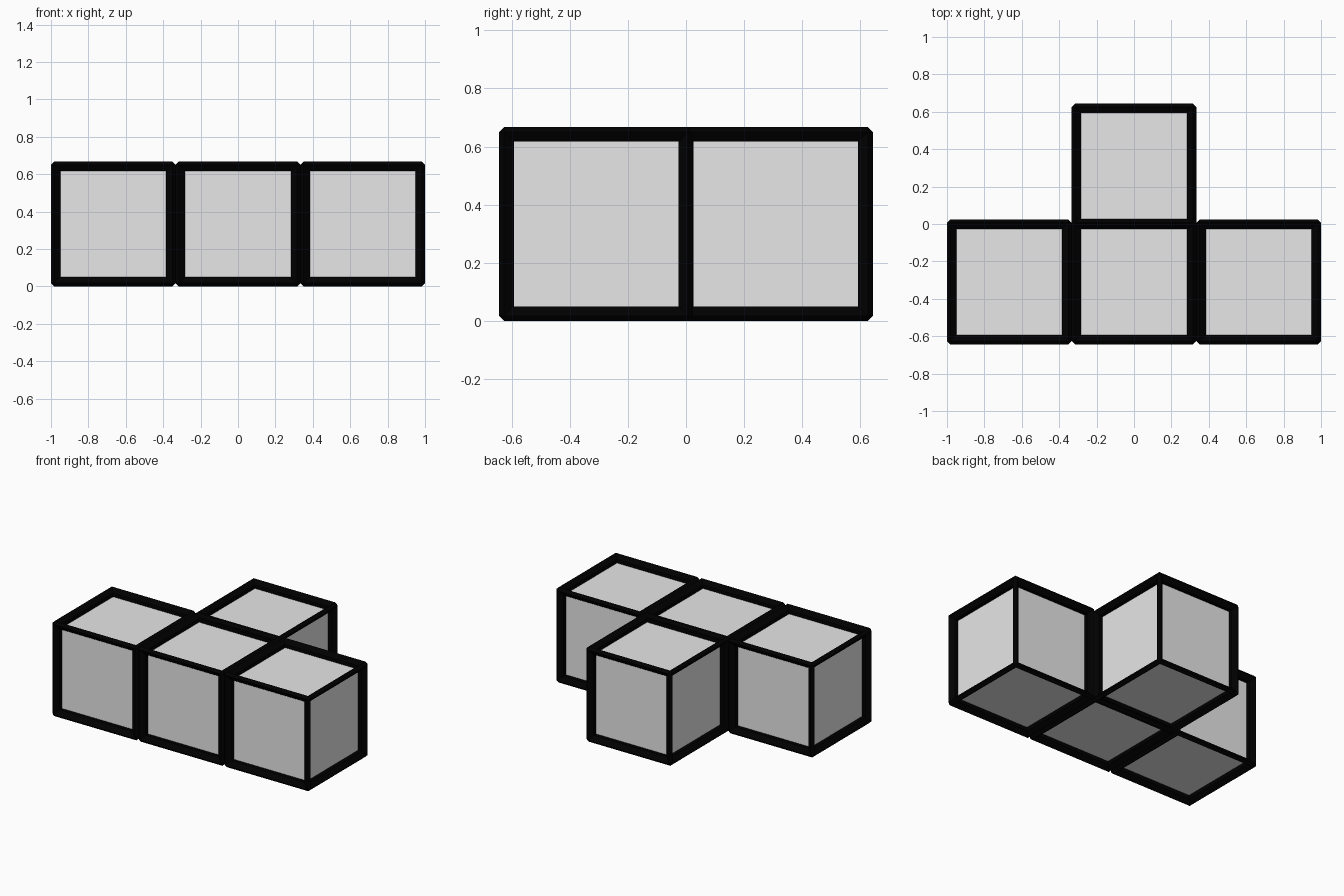
import bpy, bmesh
from itertools import product
from mathutils import Vector

if "Cube" in bpy.data.objects:
    bpy.data.objects.remove(bpy.data.objects["Cube"])

H = 0.3085            # half distance between the frame bar centres
R = 0.025             # half thickness of a frame bar
K = 0.008             # half width of the flat on the chamfered bar
D = 0.0255            # inner side of the bar
BLOCK = 2 * (H - R)   # recessed grey block


def material(name, rgb):
    m = bpy.data.materials.new(name)
    m.diffuse_color = (*rgb, 1)
    m.use_nodes = True
    m.node_tree.nodes["Principled BSDF"].inputs["Base Color"].default_value = m.diffuse_color
    return m


grey = material("light grey", (0.8, 0.8, 0.8))
black = material("black", (0, 0, 0))


def finish(bm, name, mat, loc):
    bmesh.ops.recalc_face_normals(bm, faces=bm.faces)
    me = bpy.data.meshes.new(name)
    bm.to_mesh(me)
    bm.free()
    me.materials.append(mat)
    ob = bpy.data.objects.new(name, me)
    ob.location = loc
    bpy.context.collection.objects.link(ob)


def add_bar(bm, axis, su, sv):
    """One chamfered frame bar along a cube edge, with pointed corner ends."""
    u, v = (axis + 1) % 3, (axis + 2) % 3
    section = [(K, R, K), (K, K, R), (R, K, K),
               (0, -D, 0), (0, 0, -D), (0, -D, -D)]
    verts = []
    for end in (-1, 1):
        for a, b, c in section:
            p = Vector((0, 0, 0))
            p[axis] = end * (H + a)
            p[u] = su * (H + b)
            p[v] = sv * (H + c)
            verts.append(bm.verts.new(p))
    res = bmesh.ops.convex_hull(bm, input=verts)
    inner = [e for e in res["geom_interior"] if isinstance(e, bmesh.types.BMVert)]
    bmesh.ops.delete(bm, geom=inner, context='VERTS')


def add_cube(label, x, y):
    loc = (x, y, H + R)
    # recessed grey block
    bm = bmesh.new()
    bmesh.ops.create_cube(bm, size=BLOCK)
    finish(bm, label + "_block", grey, loc)
    # black edge frame
    bm = bmesh.new()
    for axis, su, sv in product(range(3), (-1, 1), (-1, 1)):
        add_bar(bm, axis, su, sv)
    finish(bm, label + "_frame", black, loc)


# row of three cubes in front, one cube behind the middle
pitch = 2 * (H + R)
for label, i in (("left", -1), ("middle", 0), ("right", 1)):
    add_cube(label, i * pitch, -H - 0.001)
add_cube("back", 0, H + 0.001)
